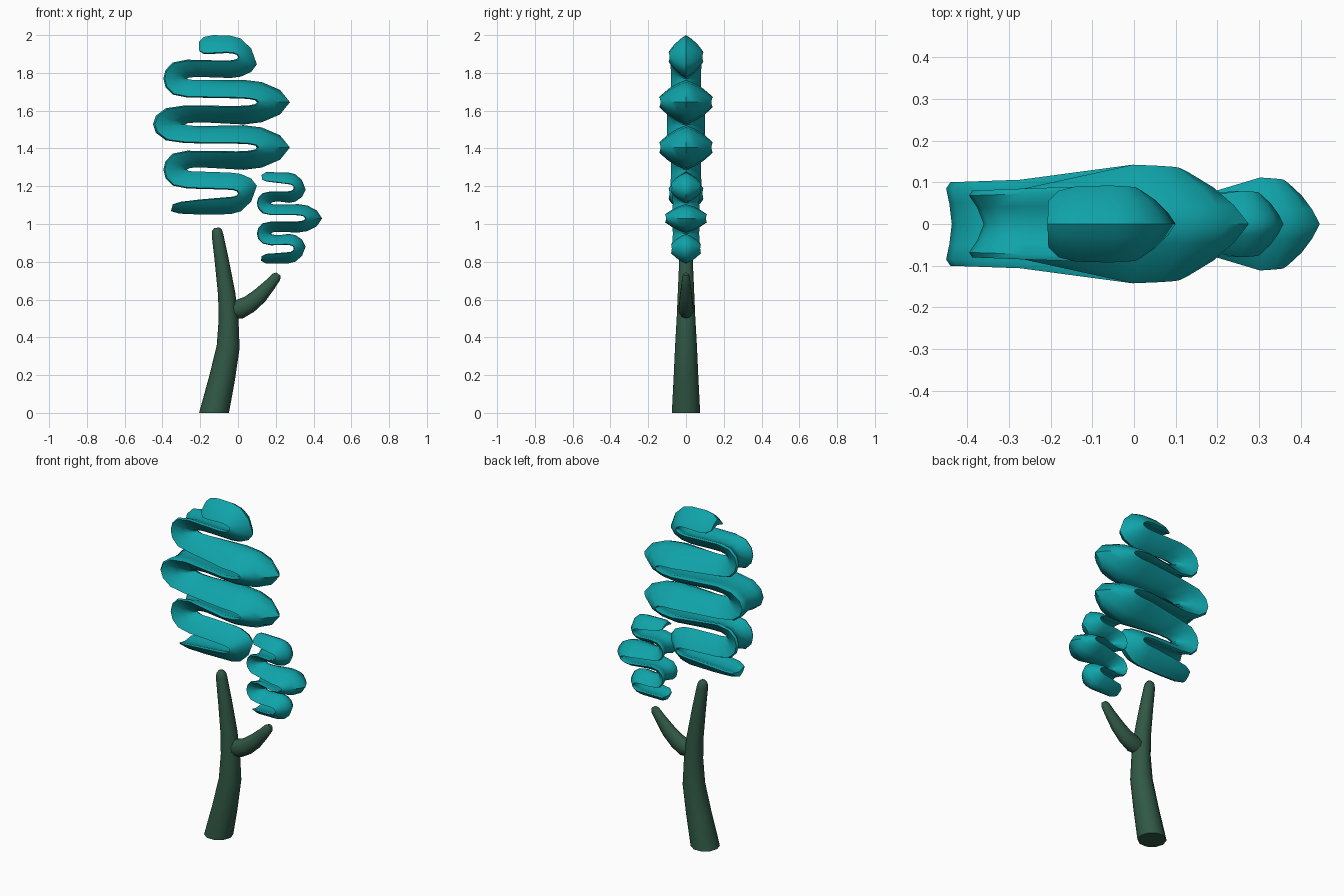
import bpy, bmesh, math
from mathutils import Vector

if "Cube" in bpy.data.objects:
    bpy.data.objects.remove(bpy.data.objects["Cube"])


def material(name, rgb):
    m = bpy.data.materials.new(name)
    m.diffuse_color = (*rgb, 1)
    m.use_nodes = True
    m.node_tree.nodes["Principled BSDF"].inputs["Base Color"].default_value = m.diffuse_color
    return m


TEAL = material("teal foliage", (0.005, 0.37, 0.40))
BARK = material("dark green bark", (0.03, 0.098, 0.06))


def loft(name, rings, mat, angle):
    """Skin closed rings of points and cap both ends."""
    bm = bmesh.new()
    loops = [[bm.verts.new(p) for p in ring] for ring in rings]
    n = len(loops[0])
    for a, b in zip(loops, loops[1:]):
        for i in range(n):
            j = (i + 1) % n
            bm.faces.new((a[i], a[j], b[j], b[i]))
    bm.faces.new(loops[0])
    bm.faces.new(loops[-1][::-1])
    bmesh.ops.recalc_face_normals(bm, faces=bm.faces[:])
    me = bpy.data.meshes.new(name)
    bm.to_mesh(me)
    bm.free()
    me.materials.append(mat)
    ob = bpy.data.objects.new(name, me)
    bpy.context.collection.objects.link(ob)
    bpy.ops.object.select_all(action='DESELECT')
    ob.select_set(True)
    bpy.context.view_layer.objects.active = ob
    bpy.ops.object.shade_smooth_by_angle(angle=math.radians(angle))
    return ob


# ---- foliage: crescent section between a ridge line and a hollow edge line
# A station is (ridge x, ridge z, edge x, edge z, half width, hollow depth)
def section(ax, az, bx, bz, w, hollow):
    half = [(0, 1), (.33, .8), (.65, .52), (.92, .18), (1, .06), (.85, 0),
            (.5, hollow * .55), (0, hollow)]
    prof = half + [(-y, v) for y, v in half[-2:0:-1]]
    return [(bx + (ax - bx) * v, y * w, bz + (az - bz) * v) for y, v in prof]


def right_turn(xr, xb, zc, h, g, w, skew=0):
    """Ridge runs outside to xr, the hollow edge turns at xb."""
    r = xr - xb
    ridge = [(1.4, 1), (.85, .9), (.3, .55), (0, 0)]
    edge = [(.6, 1), (.25, .85), (.05, .5), (0, 0)]
    width = [1.06, 1.04, 1.02, 1]
    half = [(ra, rz, e, ez, k) for (ra, rz), (e, ez), k in zip(ridge, edge, width)]
    out = []
    for s, seq in ((1, half), (-1, half[-2::-1])):
        for ra, rz, e, ez, k in seq:
            out.append((xr - ra * r, zc + s * rz * h + skew * (1 - rz),
                        xb - e * r, zc + s * ez * g, w * k, .3))
    return out


def left_turn(xl, xi, zc, h, g, w, hollow):
    """Hollow edge runs outside to xl, the ridge turns at xi."""
    r = xi - xl
    half = [(1.7, 1, 1, 1), (1.3, 1, .4, .85), (1.08, .6, .09, .45), (1, 0, 0, 0)]
    out = []
    for s, seq in ((1, half), (-1, half[-2::-1])):
        for a, az, b, bz in seq:
            out.append((xl + a * r, zc + s * az * g, xl + b * r, zc + s * bz * h,
                        w * (1 + .06 * b), hollow))
    return out


# Large crown
large = [(-.207, 1.965, -.205, 1.915, .055, .3), (-.18, 1.99, -.18, 1.9, .08, .3),
         (-.13, 2.0, -.14, 1.9, .09, .3)]
large += right_turn(.10, .0, 1.885, .112, .02, .087, -.04)
large += left_turn(-.395, -.27, 1.77, .1, .008, .08, .28)
large += right_turn(.275, .1, 1.645, .118, .02, .134)
large += left_turn(-.45, -.28, 1.528, .1, .009, .1, .08)
large += right_turn(.275, .1, 1.405, .118, .02, .134)
large += left_turn(-.395, -.27, 1.288, .1, .011, .08, .28)
large += right_turn(.10, .0, 1.162, .11, .02, .087, .04)
large += [(-.2, 1.05, -.2, 1.13, .088, .3), (-.31, 1.055, -.3, 1.118, .08, .3),
          (-.355, 1.068, -.345, 1.105, .06, .3)]
loft("large_crown", [section(*s) for s in large], TEAL, 50)

# Small crown
small = [(.125, 1.26, .127, 1.235, .045, .3), (.15, 1.275, .15, 1.225, .065, .3)]
small += right_turn(.358, .295, 1.192, .08, .02, .075, -.01)
small += left_turn(.10, .175, 1.11, .063, .008, .07, .25)
small += right_turn(.445, .355, 1.03, .075, .017, .105)
small += left_turn(.10, .175, .95, .063, .008, .07, .25)
small += right_turn(.358, .295, .87, .078, .02, .075, .01)
small += [(.15, .79, .15, .842, .065, .3), (.122, .805, .125, .83, .045, .3)]
loft("small_crown", [section(*s) for s in small], TEAL, 50)


# ---- wood: round tapered sweeps along (x, z, radius) paths
def limb(name, path, squash=1, level_base=False, n=10):
    rings = []
    for i, (x, z, r) in enumerate(path):
        p, q = path[max(i - 1, 0)], path[min(i + 1, len(path) - 1)]
        t = Vector((q[0] - p[0], 0, q[1] - p[1])).normalized()
        if level_base and i == 0:
            t = Vector((0, 0, 1))
        side = Vector((t.z, 0, -t.x))
        rings.append([Vector((x, 0, z)) + side * r * math.cos(a)
                      + Vector((0, r * squash * math.sin(a), 0))
                      for a in (2 * math.pi * k / n for k in range(n))])
    return loft(name, rings, BARK, 50)


limb("trunk", [(-.127, 0, .079), (-.085, .18, .069), (-.052, .35, .061),
               (-.05, .5, .052), (-.06, .63, .046), (-.085, .8, .038),
               (-.108, .94, .031), (-.111, .967, .026), (-.113, .98, .014)],
     level_base=True)
limb("branch", [(-.03, .545, .045), (.01, .55, .052), (.06, .575, .047),
                (.115, .62, .042), (.17, .68, .032), (.203, .72, .026),
                (.214, .735, .014)], squash=.8)
